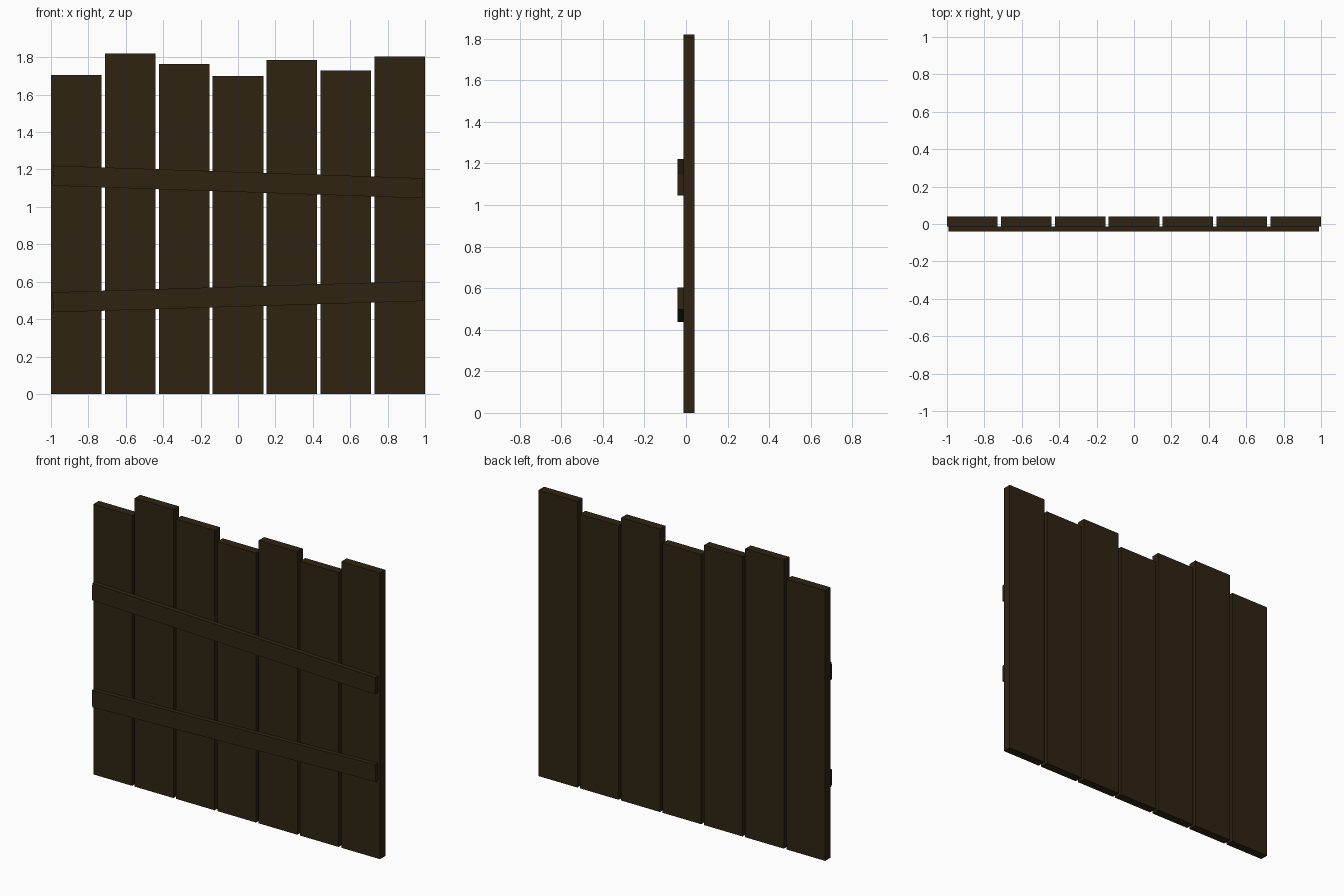
import bpy
import math

cube = bpy.data.objects.get("Cube")
if cube:
    bpy.data.objects.remove(cube, do_unlink=True)

# Single dark timber colour
COLOUR = (0.029, 0.0175, 0.0058, 1.0)
wood = bpy.data.materials.new("dark_brown_wood")
wood.use_nodes = True
wood.diffuse_color = COLOUR
shader = wood.node_tree.nodes["Principled BSDF"]
shader.inputs["Base Color"].default_value = COLOUR
shader.inputs["Roughness"].default_value = 0.9


def board(name, centre, size, tilt=0.0):
    """Flat-faced timber board, tilted in the plane of the fence."""
    bpy.ops.mesh.primitive_cube_add(size=1, location=centre)
    obj = bpy.context.object
    obj.name = name
    obj.scale = size
    bpy.ops.object.transform_apply(location=False, rotation=False, scale=True)
    obj.rotation_euler.y = tilt
    obj.data.materials.append(wood)
    return obj


# Upright planks of uneven height
HEIGHTS = [1.705, 1.82, 1.765, 1.70, 1.785, 1.73, 1.805]
WIDTH = 0.27
PITCH = (2 - WIDTH) / (len(HEIGHTS) - 1)
FRONT, BACK = -0.013, 0.041
for i, height in enumerate(HEIGHTS):
    x = -1 + WIDTH / 2 + i * PITCH
    board(f"plank_{i + 1}", (x, (FRONT + BACK) / 2, height / 2),
          (WIDTH, BACK - FRONT, height))

# Crooked cross rails nailed to the front
RAIL_FRONT = -0.041
X_START, X_END = -0.99, 0.987
for name, z_start, z_end in (("upper_rail", 1.167, 1.10),
                             ("lower_rail", 0.49, 0.55)):
    run, rise = X_END - X_START, z_end - z_start
    board(name,
          ((X_START + X_END) / 2, (RAIL_FRONT + FRONT) / 2, (z_start + z_end) / 2),
          (math.hypot(run, rise), FRONT - RAIL_FRONT, 0.107),
          -math.atan2(rise, run))
